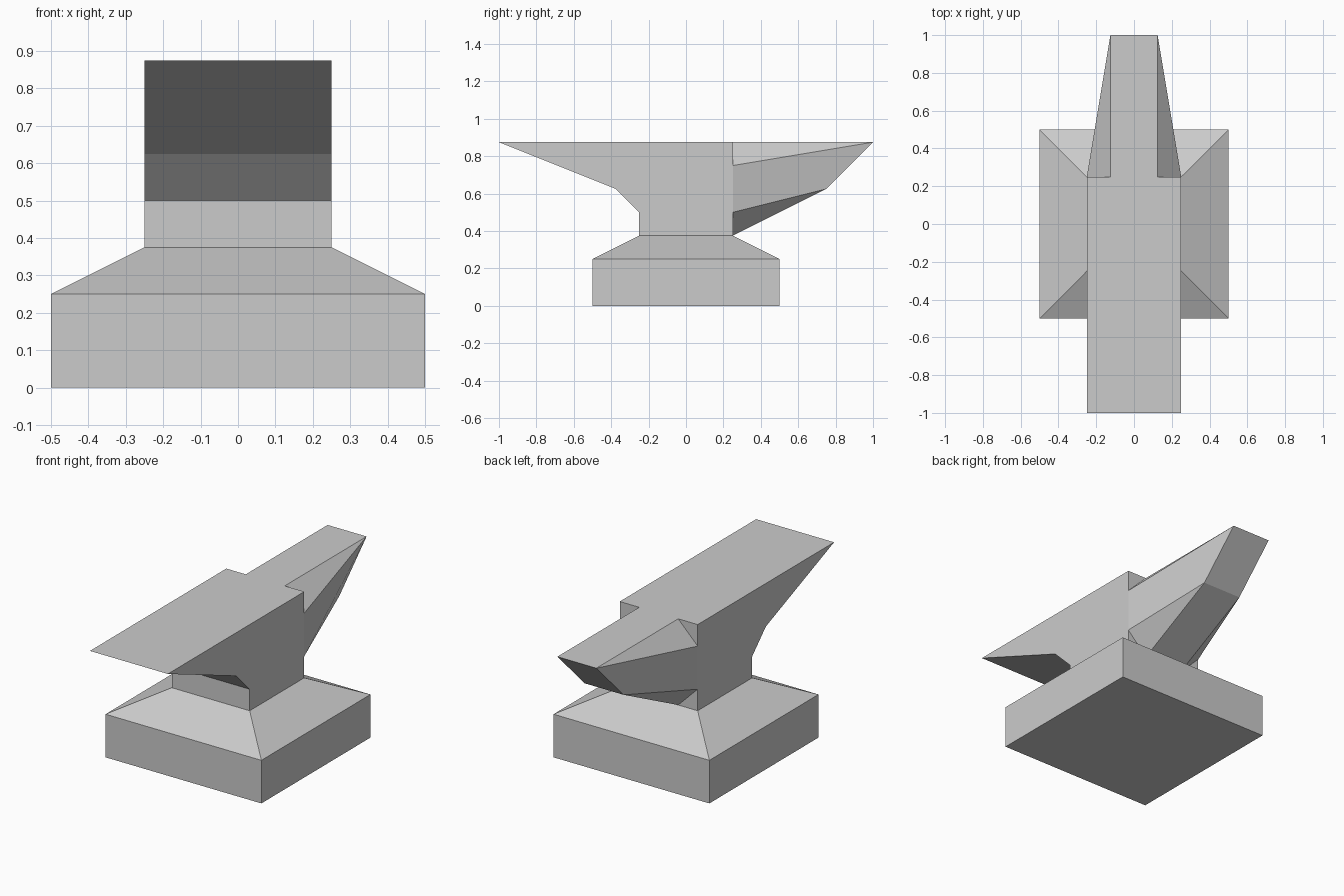
import bpy
import bmesh

cube = bpy.data.objects.get("Cube")
if cube:
    bpy.data.objects.remove(cube, do_unlink=True)

# Single plain metal colour
GREY = (0.6, 0.6, 0.6, 1.0)
metal = bpy.data.materials.new("grey_metal")
metal.use_nodes = True
metal.diffuse_color = GREY
metal.node_tree.nodes["Principled BSDF"].inputs["Base Color"].default_value = GREY


def loft(name, rings):
    """Skin a row of equal-length rings and cap both ends; a repeated point closes to an edge."""
    bm = bmesh.new()
    loops = [[bm.verts.new(p) for p in ring] for ring in rings]
    for a, b in zip(loops, loops[1:]):
        for i in range(len(a)):
            j = (i + 1) % len(a)
            bm.faces.new((a[i], a[j], b[j], b[i]))
    bm.faces.new(loops[0][::-1])
    bm.faces.new(loops[-1])
    bmesh.ops.remove_doubles(bm, verts=bm.verts[:], dist=1e-5)
    bmesh.ops.recalc_face_normals(bm, faces=bm.faces[:])
    mesh = bpy.data.meshes.new(name)
    bm.to_mesh(mesh)
    bm.free()
    mesh.materials.append(metal)
    obj = bpy.data.objects.new(name, mesh)
    bpy.context.collection.objects.link(obj)
    return obj


def square(half, z):
    return [(-half, -half, z), (half, -half, z), (half, half, z), (-half, half, z)]


# Square foot with sloping shoulders
loft("foot", [square(0.5, 0), square(0.5, 0.25), square(0.25, 0.375)])

# Waist and face with the front heel: side profile swept across the width
profile = [(-1, 0.875), (-0.375, 0.625), (-0.25, 0.5), (-0.25, 0.375),
           (0.25, 0.375), (0.25, 0.875)]
loft("body", [[(x, y, z) for y, z in profile] for x in (-0.25, 0.25)])

# Horn at the back: chamfered root tapering to a slanted tip
half_root = [(0.125, 0.375), (0.25, 0.5), (0.25, 0.75), (0.125, 0.875)]
half_tip = [(0.75, 0.625), (0.75, 0.625), (1, 0.875), (1, 0.875)]
root = [(x, 0.25, z) for x, z in half_root]
tip = [(0.125, y, z) for y, z in half_tip]
root, tip = (r + [(-x, y, z) for x, y, z in reversed(r)] for r in (root, tip))
loft("horn", [root, tip])
